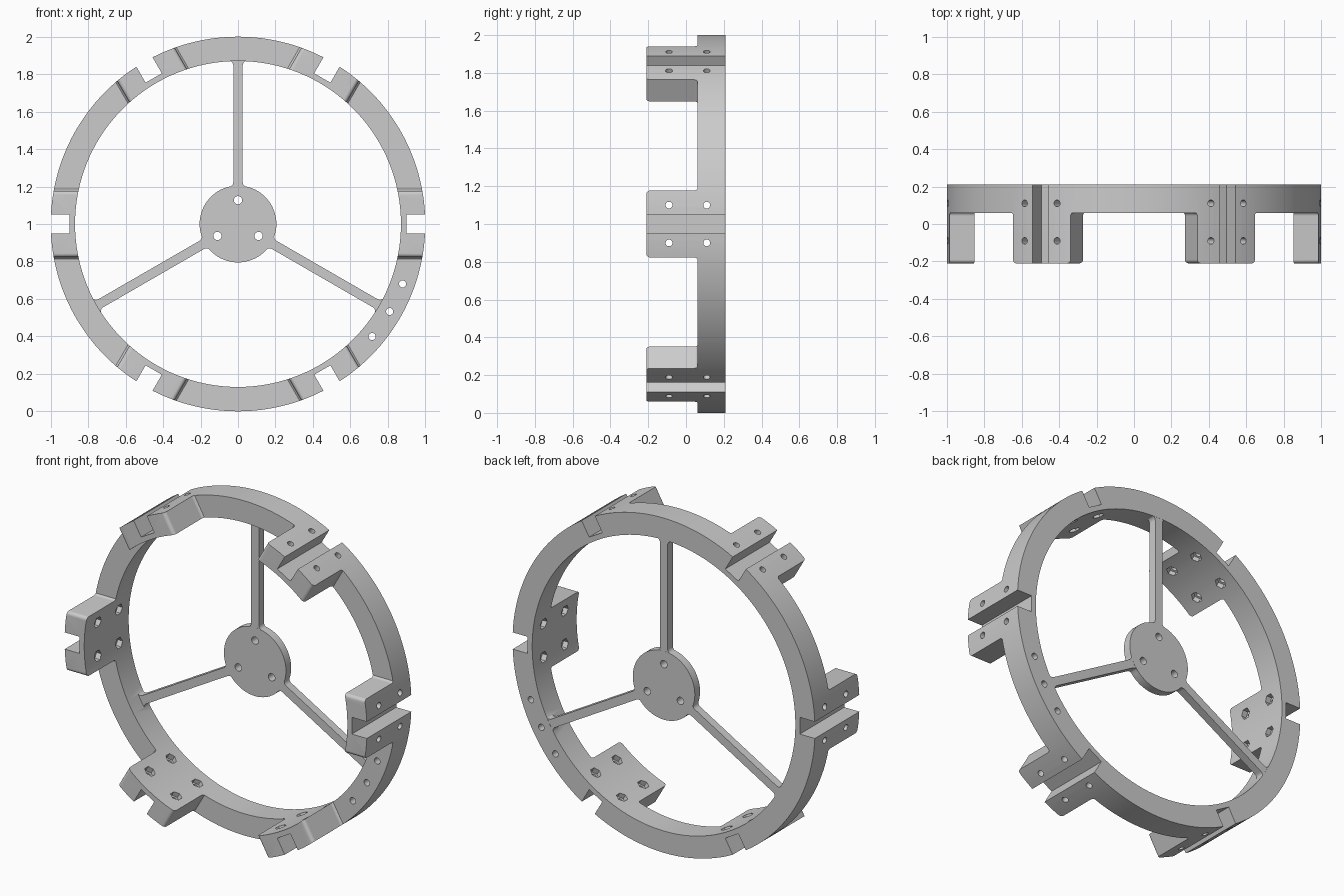
import bpy, bmesh
from math import sin, cos, pi, radians
from mathutils import Vector

old = bpy.data.objects.get("Cube")
if old:
    bpy.data.objects.remove(old)

FRONT, STEP, BACK = -0.21, 0.06, 0.21      # depth levels along y
R_OUT, R_IN = 1.0, 0.87                    # ring radii
LUG_ANGLES = [radians(60 * i) for i in range(6)]
SPOKE_ANGLES = [radians(a) for a in (90, 210, 330)]

grey = bpy.data.materials.new("plain grey")
grey.use_nodes = True
colour = (0.6, 0.6, 0.6, 1)
grey.diffuse_color = colour
grey.node_tree.nodes["Principled BSDF"].inputs["Base Color"].default_value = colour


def polar(r, t, y, ang):
    """Point at radius r, tangential offset t and depth y, turned by ang."""
    return Vector((r * cos(ang) - t * sin(ang), y, 1 + r * sin(ang) + t * cos(ang)))


def prism(bm, points, push):
    """Closed solid: a polygon swept along a vector."""
    n = len(points)
    a = [bm.verts.new(p) for p in points]
    b = [bm.verts.new(p + push) for p in points]
    bm.faces.new(a)
    bm.faces.new(b[::-1])
    for i in range(n):
        j = (i + 1) % n
        bm.faces.new((a[j], a[i], b[i], b[j]))


def disc(bm, r, y0, y1, sides, centre=Vector((0, 0, 1))):
    pts = [centre + Vector((r * cos(2 * pi * i / sides), y0, r * sin(2 * pi * i / sides)))
           for i in range(sides)]
    prism(bm, pts, Vector((0, y1 - y0, 0)))


def tube(bm, r0, r1, y0, y1, sides=144):
    loops = []
    for r, y in ((r0, y0), (r1, y0), (r1, y1), (r0, y1)):
        loops.append([bm.verts.new(polar(r, 0, y, 2 * pi * i / sides)) for i in range(sides)])
    for k in range(4):
        p, q = loops[k], loops[(k + 1) % 4]
        for i in range(sides):
            j = (i + 1) % sides
            bm.faces.new((p[i], p[j], q[j], q[i]))


def lug_bores(bm, radius, r0, r1, sides):
    """Four radial bores through every lug."""
    for ang in LUG_ANGLES:
        for t in (-0.1, 0.1):
            for y in (-0.09, 0.11):
                pts = [polar(r0, t + radius * sin(2 * pi * i / sides),
                             y + radius * cos(2 * pi * i / sides), ang) for i in range(sides)]
                prism(bm, pts, Vector((cos(ang), 0, sin(ang))) * (r1 - r0))


def finish(bm, name):
    bmesh.ops.recalc_face_normals(bm, faces=bm.faces)
    me = bpy.data.meshes.new(name)
    bm.to_mesh(me)
    bm.free()
    me.materials.append(grey)
    ob = bpy.data.objects.new(name, me)
    bpy.context.collection.objects.link(ob)
    return ob


def combine(target, tool, operation):
    mod = target.modifiers.new(operation.lower(), 'BOOLEAN')
    mod.operation, mod.solver, mod.object = operation, 'EXACT', tool
    bpy.context.view_layer.objects.active = target
    bpy.ops.object.modifier_apply(modifier=mod.name)
    bpy.data.objects.remove(tool)


# Slab that becomes the ring once trimmed
bm = bmesh.new()
prism(bm, [Vector((x, STEP, z)) for x, z in ((-1.5, -0.5), (1.5, -0.5), (1.5, 2.5), (-1.5, 2.5))],
      Vector((0, BACK - STEP, 0)))
frame = finish(bm, "ring_frame")

# Six lugs with rounded front corners and filleted roots sunk into the slab
f, w, sink = 0.02, 0.177, 0.003
arc = [radians(15 * i) for i in range(7)]
side = [(FRONT + f - f * cos(a), w - f + f * sin(a)) for a in arc]
side += [(STEP + sink - f + f * sin(a), w + f - f * cos(a)) for a in arc]
side += [(STEP + 0.09, w + f)]
outline = side + [(y, -t) for y, t in reversed(side)]
bm = bmesh.new()
for ang in LUG_ANGLES:
    prism(bm, [polar(0.78, t, y, ang) for y, t in outline],
          Vector((cos(ang), 0, sin(ang))) * 0.27)
combine(frame, finish(bm, "lugs"), 'UNION')

# Trim slab and lugs to the round ring
bm = bmesh.new()
tube(bm, R_IN, R_OUT, -0.3, 0.4)
combine(frame, finish(bm, "ring_trim"), 'INTERSECT')

# Hub and three spokes with flared ends, flush with the back
bm = bmesh.new()
disc(bm, 0.205, 0.16, BACK - 0.0005, 72)
combine(frame, finish(bm, "hub"), 'UNION')
sw, sf = 0.025, 0.025
edge = [(0.1, sw + sf)]
edge += [(0.198 + sf - sf * cos(a), sw + sf - sf * sin(a)) for a in arc]
edge += [(0.871 - sf + sf * sin(a), sw + sf - sf * cos(a)) for a in arc]
edge += [(0.9, sw + sf)]
shape = edge + [(r, -t) for r, t in reversed(edge)]
bm = bmesh.new()
for ang in SPOKE_ANGLES:
    prism(bm, [polar(r, t, 0.1605, ang) for r, t in shape], Vector((0, 0.0485, 0)))
combine(frame, finish(bm, "spokes"), 'UNION')

# Slots across the lugs, bolt holes, hub holes and the row of ring holes
bm = bmesh.new()
for ang in LUG_ANGLES:
    prism(bm, [polar(r, t, -0.4, ang) for r, t in ((0.9, -0.05), (1.2, -0.05), (1.2, 0.05), (0.9, 0.05))],
          Vector((0, 0.8, 0)))
lug_bores(bm, 0.018, 0.88, 1.1, 20)
for ang in SPOKE_ANGLES:
    disc(bm, 0.022, 0, 0.4, 20, polar(0.127, 0, 0, ang))
for deg in (-20, -30, -40):
    disc(bm, 0.019, -0.1, 0.4, 20, polar(0.935, 0, 0, radians(deg)))
combine(frame, finish(bm, "holes"), 'DIFFERENCE')

# Hexagonal nut pockets on the inside of the lugs
bm = bmesh.new()
lug_bores(bm, 0.033, 0.8, 0.895, 6)
combine(frame, finish(bm, "nut_pockets"), 'DIFFERENCE')

# Smooth curved walls, crisp edges
bpy.ops.object.select_all(action='DESELECT')
frame.select_set(True)
bpy.context.view_layer.objects.active = frame
bpy.ops.object.shade_smooth_by_angle(angle=radians(30))
